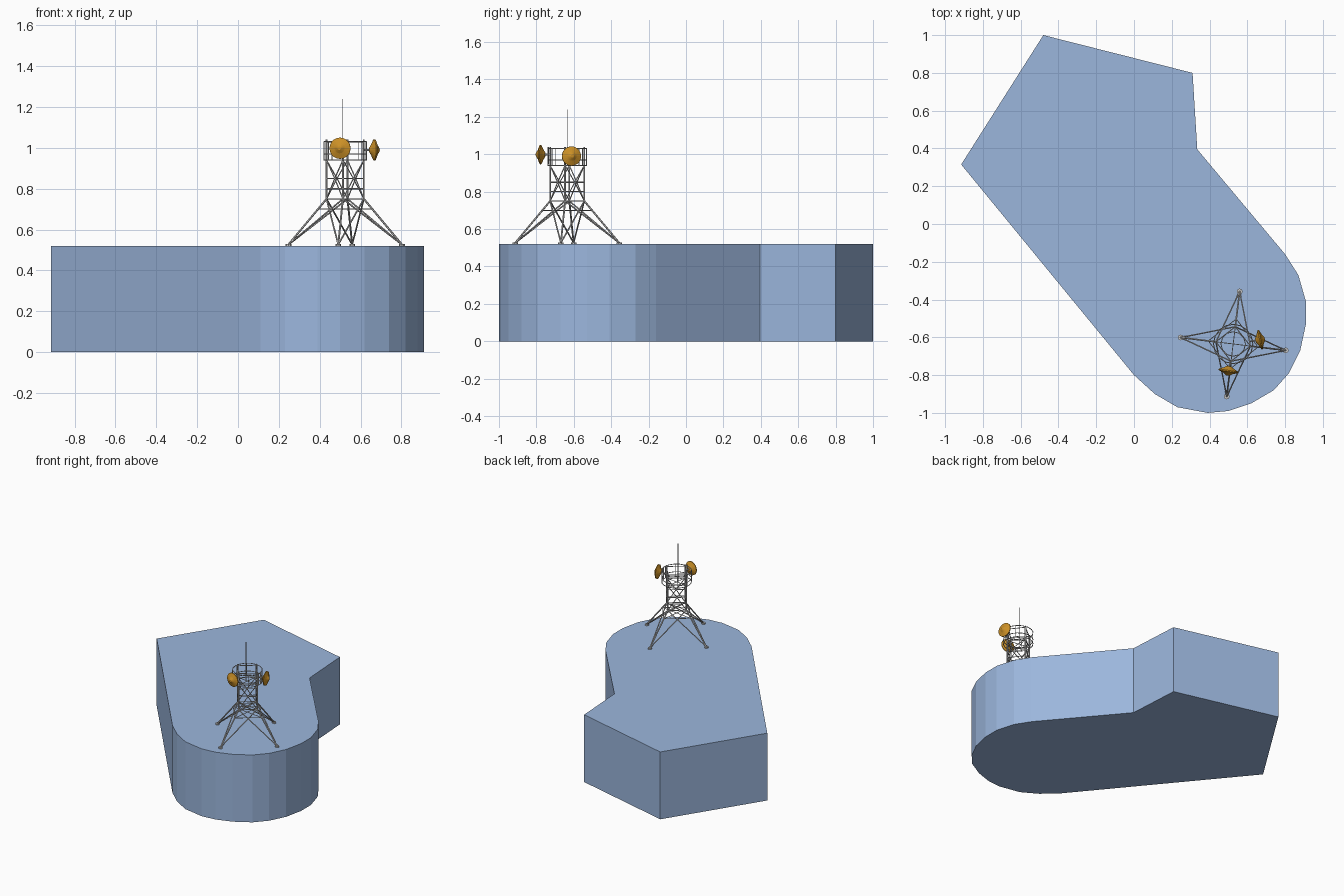
import bpy, bmesh, math
from mathutils import Vector, Matrix

if "Cube" in bpy.data.objects:
    bpy.data.objects.remove(bpy.data.objects["Cube"])

CX, CY, ROOF = 0.525, -0.635, 0.52


def material(name, color):
    m = bpy.data.materials.new(name)
    m.diffuse_color = color
    m.use_nodes = True
    m.node_tree.nodes["Principled BSDF"].inputs["Base Color"].default_value = m.diffuse_color
    return m


def finish(bm, name, mat=None):
    bmesh.ops.recalc_face_normals(bm, faces=bm.faces[:])
    me = bpy.data.meshes.new(name)
    bm.to_mesh(me)
    bm.free()
    ob = bpy.data.objects.new(name, me)
    bpy.context.collection.objects.link(ob)
    if mat:
        me.materials.append(mat)
    return ob


def polar(deg, r, z):
    a = math.radians(deg)
    return Vector((CX + r * math.cos(a), CY + r * math.sin(a), z))


def rod(bm, a, b, r, n=6):
    d = b - a
    rot = d.to_track_quat('Z', 'Y').to_matrix().to_4x4()
    bmesh.ops.create_cone(bm, cap_ends=True, segments=n, radius1=r, radius2=r,
                          depth=d.length, matrix=Matrix.Translation((a + b) / 2) @ rot)


def ring(bm, radius, z, r, n=16):
    pts = [polar(i * 360 / n, radius, z) for i in range(n)]
    for i in range(n):
        rod(bm, pts[i], pts[(i + 1) % n], r, 5)


blue = material("building_blue", (0.33, 0.47, 0.72, 1))
orange = material("dish_orange", (0.6, 0.28, 0.02, 1))

# Building: extruded floor outline with one rounded end
outline = [(-0.48, 1.0), (-0.915, 0.315), (0, -0.8), (0.11, -0.9), (0.23, -0.97),
           (0.39, -1.0), (0.5, -0.99), (0.62, -0.95), (0.74, -0.88), (0.82, -0.79),
           (0.88, -0.67), (0.91, -0.53), (0.91, -0.41), (0.87, -0.27), (0.8, -0.16),
           (0.335, 0.395), (0.31, 0.8)]
bm = bmesh.new()
f = bm.faces.new([bm.verts.new((x, y, 0)) for x, y in outline])
g = bmesh.ops.extrude_face_region(bm, geom=[f])
bmesh.ops.translate(bm, vec=(0, 0, ROOF),
                    verts=[v for v in g['geom'] if isinstance(v, bmesh.types.BMVert)])
finish(bm, "building_block", blue)

ANG = [-7 + 90 * i for i in range(4)]
R = 0.092

# Splayed legs with foot pads and tie struts
legs, pads = bmesh.new(), bmesh.new()
for i, a in enumerate(ANG):
    foot = polar(a, 0.28, ROOF + 0.006)
    rod(legs, foot, polar(a, R, 0.75), 0.005)
    for s in (-90, 90):
        rod(legs, foot, polar(a + s, R, 0.75), 0.004)
    rod(legs, polar(a, 0.133, 0.70), polar(a + 90, 0.133, 0.70), 0.0025)
    rod(legs, polar(a, 0.133, 0.70), polar(a, 0, 0.70), 0.0025)
    rod(pads, polar(a, 0.28, ROOF), polar(a, 0.28, ROOF + 0.009), 0.015, 10)
finish(legs, "tower_legs")
finish(pads, "foot_pads")

# Square lattice shaft
shaft = bmesh.new()
for a in ANG:
    rod(shaft, polar(a, R, 0.745), polar(a, R, 1.04), 0.0048)
    for z in (0.75, 0.80, 0.85, 0.94, 1.03):
        rod(shaft, polar(a, R, z), polar(a + 90, R, z), 0.003)
    mid = polar(a + 45, R * math.sqrt(0.5), 0.85)
    for c in (a, a + 90):
        rod(shaft, mid, polar(c, R, 0.75), 0.003)
        rod(shaft, mid, polar(c, R, 0.94), 0.003)
for z in (0.75, 0.94):
    for a in ANG[:2]:
        rod(shaft, polar(a, R, z), polar(a + 180, R, z), 0.0025)
finish(shaft, "lattice_shaft")

# Round service rails near the top
rails = bmesh.new()
for z in (0.94, 0.97, 1.03):
    ring(rails, 0.104, z, 0.0028)
for i in range(8):
    a = -7 + 45 * i
    rod(rails, polar(a, 0.104, 0.94), polar(a, 0.104, 1.03), 0.0025)
ring(rails, 0.065, 0.94, 0.0025, 12)
finish(rails, "service_rails")

# Thin mast on the tower centre
mast = bmesh.new()
base = Vector((0.513, CY, 0.94))
rod(mast, base, base + Vector((0, 0, 0.3)), 0.0018)
finish(mast, "antenna_mast")


# Dishes: lathed shallow double cone with a mounting arm
def dish(name, pos_deg, face_deg, z):
    profile = [(0.012, -0.026), (0.026, -0.017), (0.052, -0.004),
               (0.052, 0.002), (0.025, 0.013), (0.008, 0.024)]
    n, b = 20, bmesh.new()
    rows = [[b.verts.new((r * math.cos(2 * math.pi * k / n),
                          r * math.sin(2 * math.pi * k / n), h)) for k in range(n)]
            for r, h in profile]
    for p, q in zip(rows, rows[1:]):
        for k in range(n):
            b.faces.new((p[k], p[(k + 1) % n], q[(k + 1) % n], q[k]))
    b.faces.new(rows[0])
    b.faces.new(rows[-1])
    fa = math.radians(face_deg)
    rot = Vector((math.cos(fa), math.sin(fa), 0)).to_track_quat('Z', 'Y')
    c = polar(pos_deg, 0.146, z)
    b.transform(Matrix.Translation(c) @ rot.to_matrix().to_4x4())
    finish(b, name, orange)
    arm = bmesh.new()
    rod(arm, polar(pos_deg, 0.09, z), polar(pos_deg, 0.125, z), 0.005)
    rod(arm, polar(pos_deg, 0.104, z - 0.05), polar(pos_deg, 0.104, z + 0.04), 0.004)
    finish(arm, name + "_arm")


dish("front_dish", -100, -99, 0.998)
dish("side_dish", 9, 12, 0.99)
